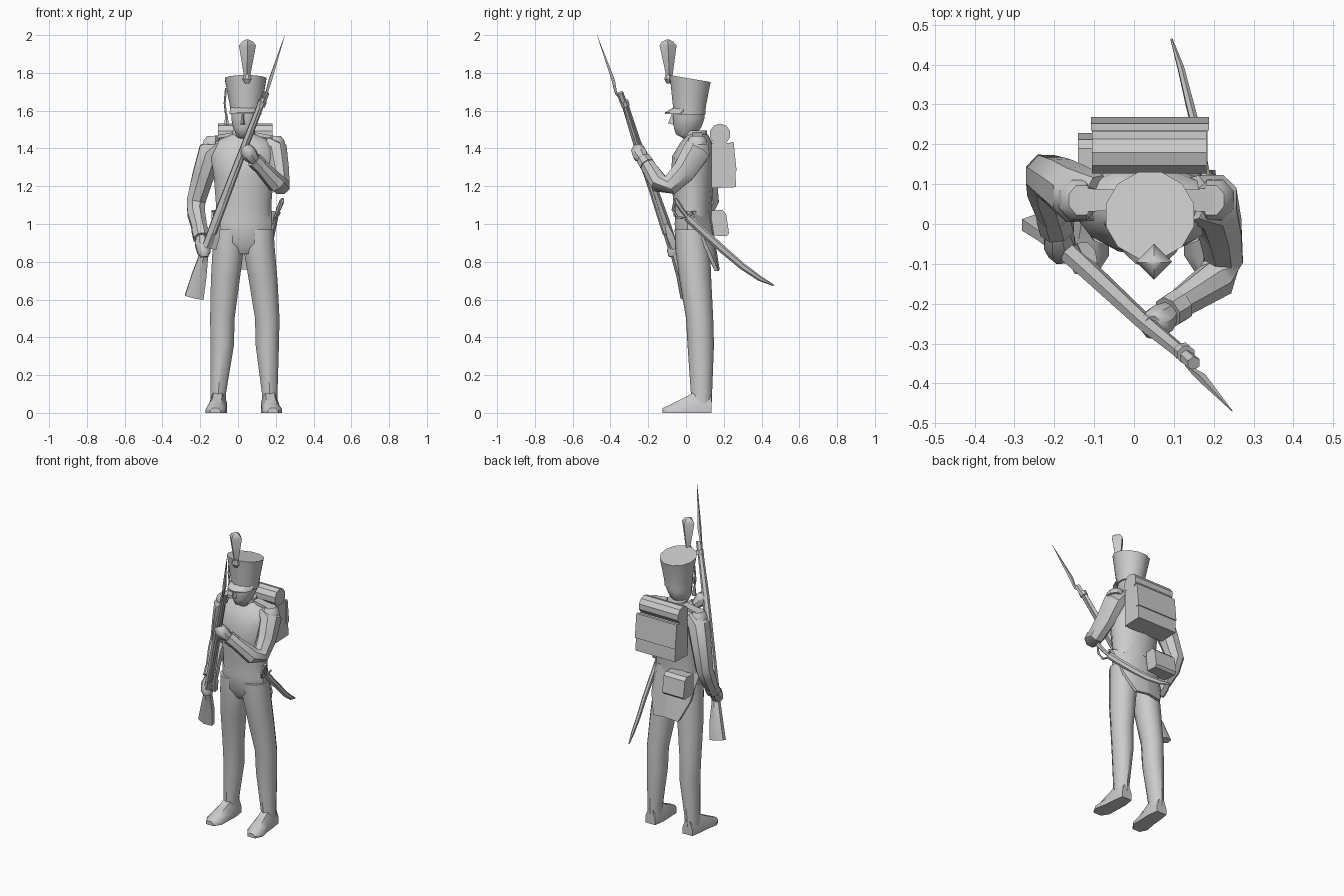
import bpy, bmesh, math
from mathutils import Vector


def finish(name, bm, angle=40):
    bmesh.ops.recalc_face_normals(bm, faces=bm.faces)
    me = bpy.data.meshes.new(name)
    bm.to_mesh(me)
    bm.free()
    ob = bpy.data.objects.new(name, me)
    bpy.context.collection.objects.link(ob)
    bpy.ops.object.select_all(action='DESELECT')
    ob.select_set(True)
    bpy.context.view_layer.objects.active = ob
    bpy.ops.object.shade_smooth_by_angle(angle=math.radians(angle))
    return ob


def skin(name, rings, angle=40):
    """Joins rings of points into a capped surface."""
    bm = bmesh.new()
    vs = [[bm.verts.new(p) for p in r] for r in rings]
    n = len(vs[0])
    for a, b in zip(vs, vs[1:]):
        for i in range(n):
            j = (i + 1) % n
            bm.faces.new((a[i], a[j], b[j], b[i]))
    bm.faces.new(vs[0])
    bm.faces.new(vs[-1])
    return finish(name, bm, angle)


def loft(name, secs, n=10, tilt=0.0, phase=0.5):
    """Horizontal ellipses: (x, y, z, rx, ry); tilt raises the front of the last ring."""
    rings = []
    for k, (x, y, z, rx, ry) in enumerate(secs):
        t = tilt if k == len(secs) - 1 else 0
        ring = []
        for i in range(n):
            a = 2 * math.pi * (i + phase) / n
            s = math.sin(a) * ry
            ring.append((x + rx * math.cos(a), y + s, z - t * s))
        rings.append(ring)
    return skin(name, rings)


def tube(name, pts, n=8, angle=40):
    """Path of (x, y, z, r_side, r_depth) with rings square to the path."""
    c = [Vector(p[:3]) for p in pts]
    rings = []
    for k, p in enumerate(pts):
        t = (c[min(k + 1, len(c) - 1)] - c[max(k - 1, 0)]).normalized()
        u = Vector((1, 0, 0))
        u = (u - t * u.dot(t)).normalized()
        v = t.cross(u)
        rings.append([c[k] + u * p[3] * math.cos(a) + v * p[-1] * math.sin(a)
                      for a in [2 * math.pi * (i + 0.5) / n for i in range(n)]])
    return skin(name, rings, angle)


def prism(name, profile, x0, x1, inset=0.0):
    """Extrudes a (y, z) profile along x."""
    return skin(name, [[(x0, y, z) for y, z in profile], [(x1, y, z) for y, z in profile]], 30)


# trousers: one leg and one boot per side
for name, s, hip, knee, foot in (("right", -1, -0.052, -0.083, -0.105), ("left", 1, 0.112, 0.155, 0.168)):
    loft(name + "_trouser_leg", [
        (foot, 0.08, 0.05, 0.044, 0.056), (foot, 0.082, 0.1, 0.043, 0.056),
        (knee, 0.078, 0.36, 0.065, 0.07), (knee, 0.072, 0.5, 0.068, 0.072),
        ((hip + knee) / 2, 0.05, 0.7, 0.08, 0.084),
        (hip, 0.035, 0.87, 0.087, 0.092), (hip, 0.03, 0.97, 0.08, 0.09)], 10)
    rings = []
    for y, w, top, out in ((0.135, 0.036, 0.09, 0), (0.06, 0.047, 0.12, 0), (0.0, 0.048, 0.085, 0.004),
                           (-0.08, 0.054, 0.045, 0.012), (-0.125, 0.028, 0.025, 0.016)):
        x = foot + s * out
        rings.append([(x - w, y, 0), (x + w, y, 0), (x + w, y, top * 0.45), (x + w * 0.5, y, top),
                      (x - w * 0.5, y, top), (x - w, y, top * 0.45)])
    skin(name + "_boot", rings)

# hips and torso
loft("hips", [(0.03, 0.035, 0.84, 0.06, 0.06), (0.03, 0.033, 0.9, 0.155, 0.092),
              (0.03, 0.032, 1.0, 0.155, 0.095), (0.03, 0.035, 1.1, 0.148, 0.095)], 12)
loft("coat_body", [(0.03, 0.035, 1.04, 0.152, 0.1), (0.03, 0.035, 1.1, 0.15, 0.1),
                   (0.03, 0.035, 1.25, 0.162, 0.115), (0.03, 0.04, 1.36, 0.178, 0.113),
                   (0.03, 0.055, 1.43, 0.165, 0.085), (0.03, 0.06, 1.475, 0.07, 0.055)], 14)

# coat tails, wrapping round the back of the hips
for name, s in (("left", 1), ("right", -1)):
    rings = []
    for dx, yt, yb, zb in ((0.0, 0.128, 0.178, 0.76), (0.09, 0.122, 0.172, 0.75), (0.165, 0.03, 0.12, 0.87)):
        xt, xb = 0.03 + s * dx, 0.03 + s * dx * (1 if dx < 0.1 else 0.85)
        rings.append([(xt, yt, 1.07), (xb, yb, zb), (xb, yb - 0.02, zb), (xt, yt - 0.03, 1.07)])
    skin(name + "_coat_tail", rings)

# collar, neck and head
loft("collar", [(0.03, 0.055, 1.43, 0.068, 0.062), (0.03, 0.05, 1.495, 0.062, 0.06)], 10)
loft("head", [(0.032, 0.04, 1.45, 0.045, 0.05), (0.03, 0.0, 1.475, 0.04, 0.055),
              (0.033, 0.008, 1.51, 0.062, 0.075), (0.038, 0.015, 1.56, 0.076, 0.086),
              (0.04, 0.015, 1.63, 0.078, 0.084)], 12)
skin("nose", [[(0.012, -0.06, 1.525), (0.04, -0.06, 1.525), (0.026, -0.095, 1.532)],
              [(0.018, -0.06, 1.585), (0.036, -0.06, 1.585), (0.026, -0.075, 1.585)]])

# tall flared cap, visor, chin strap cord, plume
loft("cap", [(0.042, 0.018, 1.58, 0.084, 0.088), (0.042, 0.018, 1.62, 0.087, 0.09),
             (0.04, 0.022, 1.77, 0.114, 0.112)], 12, tilt=0.17)
visor = []
for i in range(7):
    a = math.pi * (1.1 + 0.8 * i / 6)
    c, s = math.cos(a), math.sin(a)
    p, q = (0.04 + 0.083 * c, 0.018 + 0.083 * s), (0.04 + 0.09 * c, 0.01 + 0.12 * s)
    visor.append([(*p, 1.618), (*q, 1.59), (*q, 1.583), (*p, 1.6)])
skin("visor", visor)
loft("pompom", [(0.048, -0.093, 1.745, 0.012, 0.012), (0.048, -0.095, 1.767, 0.026, 0.022),
                (0.048, -0.095, 1.795, 0.014, 0.014)], 8)
loft("plume", [(0.048, -0.088, 1.78, 0.016, 0.016), (0.05, -0.095, 1.945, 0.045, 0.045),
               (0.05, -0.097, 1.965, 0.03, 0.03), (0.05, -0.097, 1.977, 0.006, 0.006)], 4, phase=0)
tube("cap_cord", [(-0.063, 0.0, 1.72, 0.006), (-0.07, 0.0, 1.64, 0.006), (-0.062, 0.0, 1.57, 0.006)], 5)
loft("cord_tassel", [(-0.06, 0, 1.525, 0.014, 0.014), (-0.062, 0, 1.58, 0.007, 0.007)], 6)

# epaulettes with shoulder straps
for name, x, s in (("right", -0.137, -1), ("left", 0.2, 1)):
    loft(name + "_epaulette", [(x + s * 0.005, 0.06, 1.42, 0.05, 0.056), (x, 0.06, 1.445, 0.048, 0.054),
                               (x - s * 0.005, 0.06, 1.465, 0.034, 0.04)], 8)
    e = 0.03 + s * 0.06
    skin(name + "_shoulder_strap", [[(x, 0.03, 1.45), (x, 0.09, 1.45), (x, 0.09, 1.465), (x, 0.03, 1.465)],
                                    [(e, 0.035, 1.465), (e, 0.085, 1.465), (e, 0.085, 1.485), (e, 0.035, 1.485)]])

# arms, cuffs and hands
tube("right_sleeve", [(-0.09, 0.065, 1.43, 0.05, 0.06), (-0.145, 0.075, 1.38, 0.07, 0.075),
                      (-0.183, 0.1, 1.26, 0.062, 0.068), (-0.222, 0.122, 1.12, 0.054, 0.056),
                      (-0.222, 0.09, 1.06, 0.05, 0.055), (-0.195, 0.0, 0.94, 0.04, 0.042)])
tube("right_cuff", [(-0.203, 0.025, 0.97, 0.046, 0.048), (-0.193, -0.012, 0.925, 0.046, 0.046)])
tube("right_hand", [(-0.194, -0.01, 0.93, 0.028, 0.028), (-0.188, -0.045, 0.895, 0.042, 0.042),
                    (-0.18, -0.07, 0.85, 0.038, 0.035), (-0.178, -0.075, 0.825, 0.02, 0.02)])
tube("left_sleeve", [(0.15, 0.065, 1.43, 0.05, 0.06), (0.2, 0.055, 1.385, 0.066, 0.078),
                     (0.216, -0.01, 1.28, 0.058, 0.068), (0.225, -0.085, 1.205, 0.052, 0.056),
                     (0.205, -0.14, 1.215, 0.052, 0.052), (0.095, -0.215, 1.33, 0.036, 0.038)])
tube("left_cuff", [(0.115, -0.203, 1.31, 0.043, 0.043), (0.085, -0.222, 1.34, 0.042, 0.042)])
tube("left_hand", [(0.09, -0.22, 1.335, 0.028, 0.028), (0.065, -0.242, 1.365, 0.042, 0.042),
                   (0.045, -0.255, 1.395, 0.038, 0.038), (0.035, -0.26, 1.415, 0.02, 0.02)])

# knapsack with rolled blanket
prism("knapsack", [(0.135, 1.19), (0.265, 1.195), (0.26, 1.3), (0.245, 1.43), (0.135, 1.43)], -0.105, 0.185)
prism("knapsack_flap", [(0.235, 1.28), (0.268, 1.28), (0.252, 1.435), (0.235, 1.435)], -0.108, 0.188)
prism("blanket_roll", [(0.18 + 0.056 * math.cos(a), 1.475 + 0.057 * math.sin(a))
                       for a in [math.tau * (i + 0.5) / 10 for i in range(10)]], -0.105, 0.182)

# cartridge pouch
prism("cartridge_pouch", [(0.12, 0.94), (0.215, 0.935), (0.228, 0.95), (0.212, 1.055), (0.19, 1.075), (0.12, 1.07)],
      -0.14, 0.015)

# sabre in curved scabbard
tube("scabbard", [(0.2, 0.01, 1.035, 0.013, 0.022), (0.185, 0.09, 0.96, 0.013, 0.021),
                  (0.165, 0.2, 0.86, 0.012, 0.02), (0.14, 0.3, 0.775, 0.011, 0.018),
                  (0.118, 0.39, 0.712, 0.009, 0.014), (0.094, 0.464, 0.675, 0.003, 0.004)], 6)
tube("sabre_grip", [(0.2, 0.01, 1.035, 0.012), (0.215, -0.025, 1.08, 0.013),
                    (0.232, -0.05, 1.12, 0.014), (0.238, -0.055, 1.135, 0.008)], 6)
tube("hand_guard", [(0.22, 0.035, 1.06, 0.007), (0.198, 0.0, 1.03, 0.007), (0.205, -0.045, 1.035, 0.007),
                    (0.22, -0.07, 1.075, 0.007), (0.236, -0.058, 1.13, 0.007)], 5)

# musket: butt, stock, barrel, lock, bayonet
tube("musket_butt", [(-0.232, 0.0, 0.612, 0.058, 0.03), (-0.205, -0.025, 0.73, 0.045, 0.027),
                     (-0.182, -0.055, 0.83, 0.028, 0.024), (-0.16, -0.075, 0.9, 0.027, 0.026)], 6)
tube("musket_stock", [(-0.165, -0.07, 0.88, 0.028), (-0.115, -0.115, 1.02, 0.026),
                      (0.03, -0.25, 1.4, 0.022), (0.118, -0.322, 1.63, 0.018)], 6)
tube("musket_barrel", [(-0.13, -0.11, 0.95, 0.016), (0.148, -0.345, 1.69, 0.013)], 8)
tube("musket_lock", [(-0.13, -0.06, 0.87, 0.02), (-0.115, -0.085, 0.94, 0.026), (-0.1, -0.105, 1.0, 0.012)], 4)
for name, f in (("lower_band", 0.62), ("upper_band", 0.93)):
    p, d = Vector((-0.13, -0.105, 0.95)).lerp((0.145, -0.34, 1.69), f), Vector((0.0093, -0.0079, 0.0248)) * 0.5
    tube(name, [(*(p - d), 0.024), (*(p + d), 0.024)], 8)
tube("bayonet_socket", [(0.13, -0.332, 1.645, 0.018), (0.15, -0.35, 1.695, 0.018)], 6)
tube("bayonet_blade", [(0.132, -0.352, 1.67, 0.006), (0.15, -0.37, 1.69, 0.008),
                       (0.17, -0.385, 1.76, 0.012), (0.247, -0.47, 1.998, 0.001)], 4)
